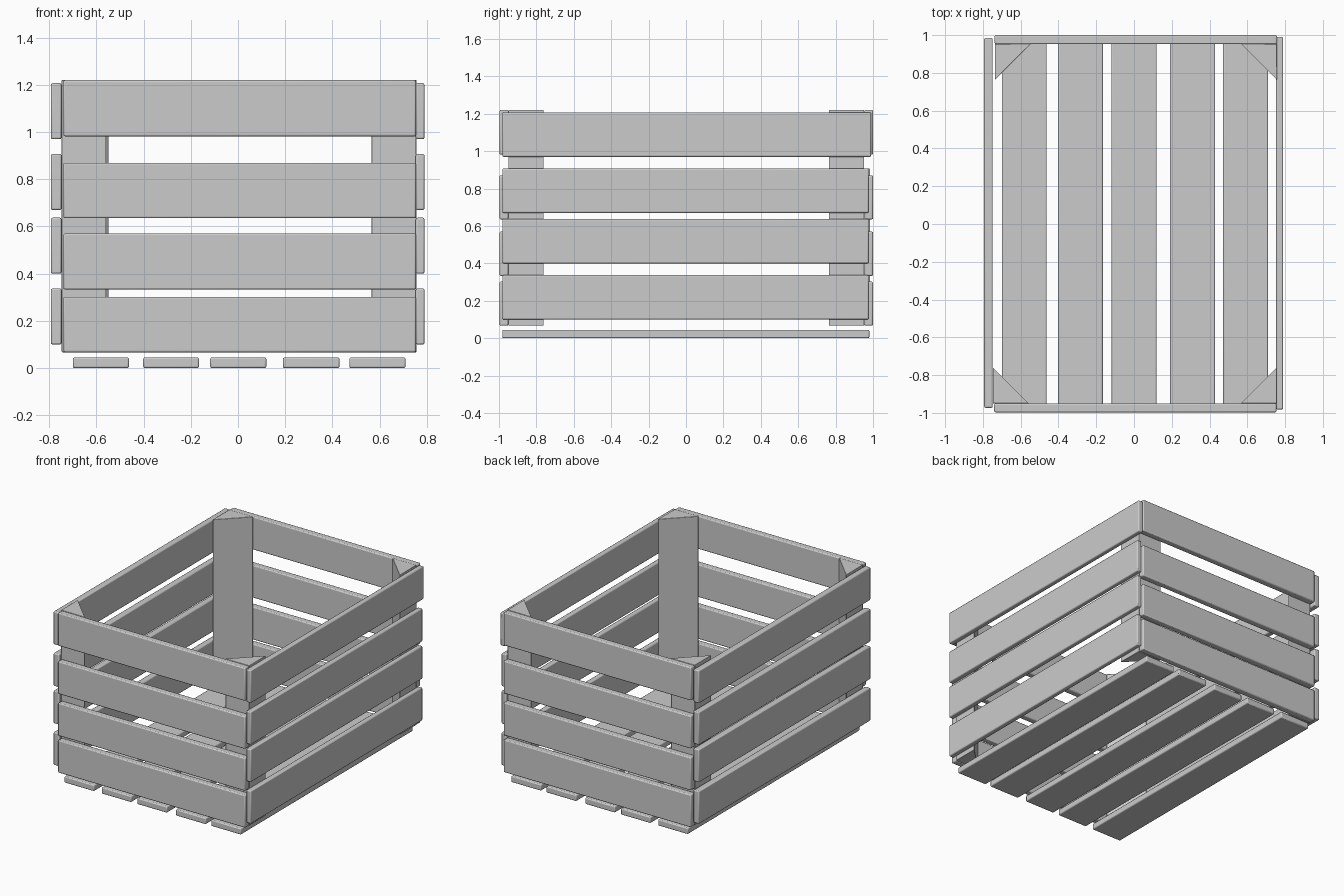
import bpy, bmesh

if "Cube" in bpy.data.objects:
    bpy.data.objects.remove(bpy.data.objects["Cube"])


def finish(obj, width):
    # Softly rounded timber edges
    bev = obj.modifiers.new("soft_edges", "BEVEL")
    bev.width = width
    bev.segments = 2
    bev.limit_method = "ANGLE"
    bpy.ops.object.select_all(action="DESELECT")
    obj.select_set(True)
    bpy.context.view_layer.objects.active = obj
    bpy.ops.object.shade_smooth_by_angle()


def prism(name, outline, z0, z1, width=0.007):
    # Extrude a flat outline from z0 up to z1
    bm = bmesh.new()
    face = bm.faces.new([bm.verts.new((x, y, z0)) for x, y in outline])
    top = bmesh.ops.extrude_face_region(bm, geom=[face])["geom"]
    bmesh.ops.translate(bm, vec=(0, 0, z1 - z0),
                        verts=[v for v in top if isinstance(v, bmesh.types.BMVert)])
    bmesh.ops.recalc_face_normals(bm, faces=bm.faces[:])
    mesh = bpy.data.meshes.new(name)
    bm.to_mesh(mesh)
    bm.free()
    obj = bpy.data.objects.new(name, mesh)
    bpy.context.collection.objects.link(obj)
    finish(obj, width)
    return obj


def board(name, x0, x1, y0, y1, z0, z1):
    return prism(name, [(x0, y0), (x1, y0), (x1, y1), (x0, y1)], z0, z1)


# Floor boards
for i, (x0, x1) in enumerate([(-0.70, -0.462), (-0.402, -0.165), (-0.118, 0.12),
                              (0.19, 0.43), (0.472, 0.71)]):
    board(f"floor_board_{i + 1}", x0, x1, -0.982, 0.98, 0.0, 0.045)

# Front and back slats
for i, (z0, z1) in enumerate([(0.067, 0.302), (0.333, 0.57), (0.635, 0.87), (0.982, 1.22)]):
    board(f"front_slat_{i + 1}", -0.74, 0.754, -0.997, -0.95, z0, z1)
    board(f"back_slat_{i + 1}", -0.738, 0.757, 0.952, 1.0, z0, z1)

# Left and right slats, set slightly off from the front ones
for i, (z0, z1) in enumerate([(0.10, 0.337), (0.40, 0.637), (0.67, 0.907), (0.97, 1.207)]):
    board(f"left_slat_{i + 1}", -0.793, -0.748, -0.973, 0.985, z0, z1)
    end = 0.99 if i == 3 else 0.977
    board(f"right_slat_{i + 1}", 0.753, 0.79, -0.982, end, z0, z1)

# Triangular corner posts
for name, x, y, sx, sy in [("front_left", -0.747, -0.95, 1, 1),
                           ("front_right", 0.755, -0.95, -1, 1),
                           ("back_left", -0.737, 0.953, 1, -1),
                           ("back_right", 0.757, 0.953, -1, -1)]:
    prism(f"{name}_corner_post",
          [(x, y), (x + 0.19 * sx, y), (x, y + 0.19 * sy)], 0.067, 1.221, 0.003)
